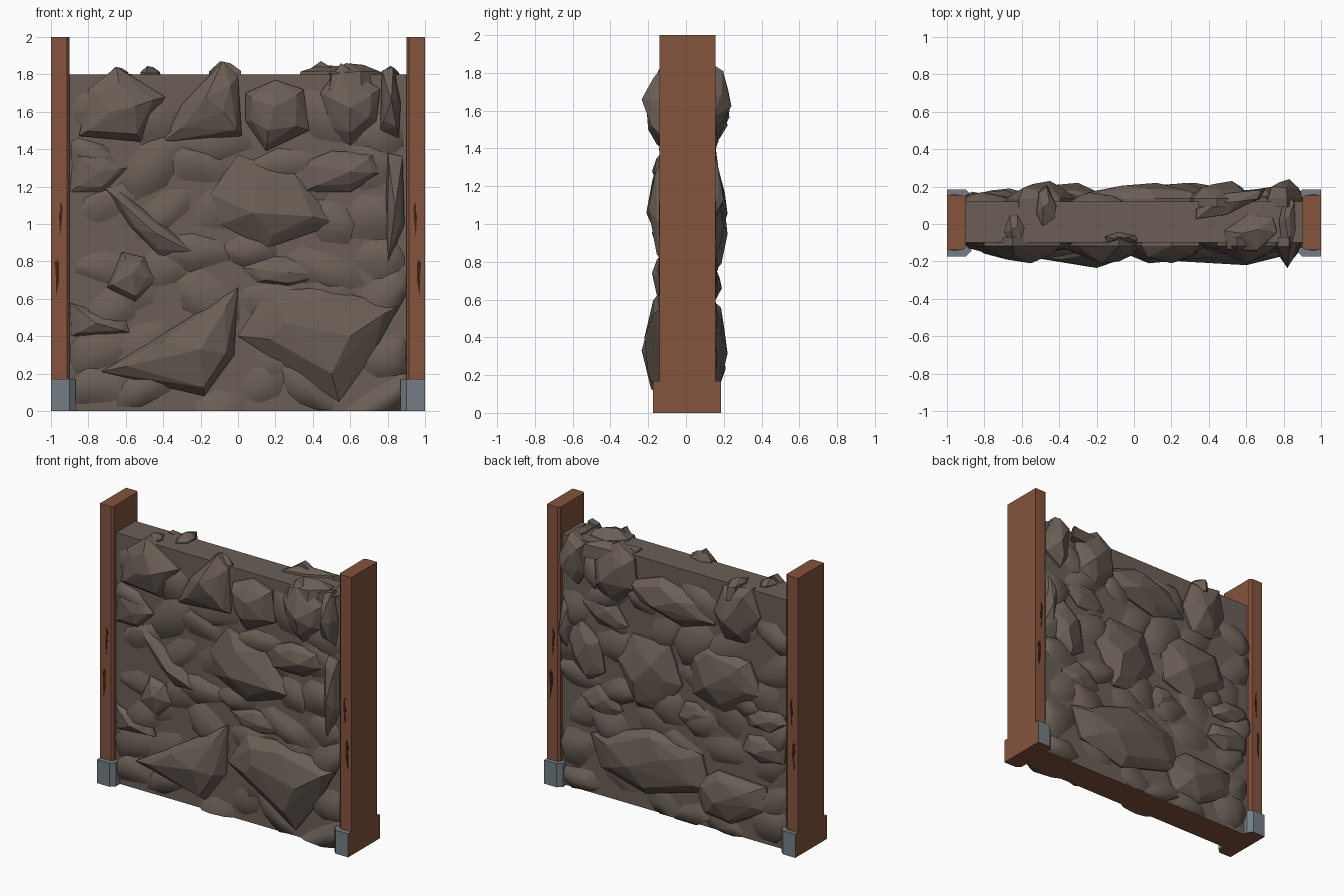
import bpy, bmesh, math, random

if "Cube" in bpy.data.objects:
    bpy.data.objects.remove(bpy.data.objects["Cube"])

random.seed(11)


def mat(name, rgb):
    m = bpy.data.materials.new(name)
    lin = [((c / 255 + 0.055) / 1.055) ** 2.4 for c in rgb]
    m.diffuse_color = (*lin, 1)
    m.use_nodes = True
    m.node_tree.nodes["Principled BSDF"].inputs["Base Color"].default_value = m.diffuse_color
    return m


STONE = mat("brown stone", (107, 95, 86))
WOOD = mat("red brown wood", (132, 83, 61))
METAL = mat("grey metal", (117, 127, 133))
DARK = mat("dark crack", (62, 33, 22))


def finish(bm, name, mats, smooth=None):
    bmesh.ops.recalc_face_normals(bm, faces=bm.faces)
    me = bpy.data.meshes.new(name)
    bm.to_mesh(me)
    bm.free()
    for m in mats:
        me.materials.append(m)
    ob = bpy.data.objects.new(name, me)
    bpy.context.collection.objects.link(ob)
    if smooth:
        bpy.context.view_layer.objects.active = ob
        ob.select_set(True)
        bpy.ops.object.shade_smooth_by_angle(angle=math.radians(smooth))
        ob.select_set(False)
    return ob


def prism(name, pts, vec, mats, rule=None):
    """Extrude a closed outline along a vector; rule picks a face's material."""
    bm = bmesh.new()
    face = bm.faces.new([bm.verts.new(p) for p in pts])
    new = bmesh.ops.extrude_face_region(bm, geom=[face])["geom"]
    bmesh.ops.translate(bm, vec=vec, verts=[v for v in new if isinstance(v, bmesh.types.BMVert)])
    bmesh.ops.recalc_face_normals(bm, faces=bm.faces)
    if rule:
        for f in bm.faces:
            f.normal_update()
            f.material_index = rule(f.normal)
    return finish(bm, name, mats)


FACE_Y = {-1: -0.10, 1: 0.12}     # front and back planes of the slab


def rock(name, side, outline, peaks, ring=0.72, smooth=None, top=1.88):
    """Faceted stone: hull of an outline on the wall, an inner ring and peaks (x, z, depth)."""
    y0 = FACE_Y[side]
    cx = sum(p[0] for p in peaks) / len(peaks)
    cz = sum(p[1] for p in peaks) / len(peaks)
    d = max(p[2] for p in peaks)
    pts = []
    for x, z in outline:
        k = ring + random.uniform(-0.12, 0.1)
        pts.append((x, y0 - side * 0.03, z))
        if not smooth:
            pts.append((x, y0 + side * d * 0.15, z))
        pts.append((cx + (x - cx) * k, y0 + side * d * random.uniform(0.5, 0.7), cz + (z - cz) * k))
    pts += [(x, y0 + side * h, z) for x, z, h in peaks]
    bm = bmesh.new()
    for x, y, z in pts:
        bm.verts.new((max(-0.9, min(0.9, x)), y, max(0.0, min(top, z))))
    res = bmesh.ops.convex_hull(bm, input=bm.verts)
    junk = {v for v in res["geom_interior"] + res["geom_unused"] if isinstance(v, bmesh.types.BMVert)}
    bmesh.ops.delete(bm, geom=list(junk), context="VERTS")
    return finish(bm, name, [STONE], smooth)


def oval(cx, cz, rx, rz, tilt=0, n=6):
    """Irregular oval outline."""
    t, a0 = math.radians(tilt), random.uniform(0, 1)
    out = []
    for i in range(n):
        a = a0 + math.tau * (i + random.uniform(-0.25, 0.25)) / n
        u, v = rx * math.cos(a), rz * math.sin(a)
        out.append((cx + u * math.cos(t) - v * math.sin(t), cz + u * math.sin(t) + v * math.cos(t)))
    return out


# Wall slab, with a wooden underside
prism("wall_slab", [(-0.9, -0.10, 0), (0.9, -0.10, 0), (0.9, 0.12, 0), (-0.9, 0.12, 0)],
      (0, 0, 1.8), [STONE, WOOD], lambda n: 1 if n.z < -0.5 else 0)

# Posts, feet and cracks on both ends
for s, tag in ((-1, "left"), (1, "right")):
    post = [(1, -0.14), (0.915, -0.14), (0.9, -0.125), (0.9, 0.14), (0.915, 0.155), (1, 0.155)]
    prism(tag + "_post", [(s * x, y, 0.0) for x, y in post], (0, 0, 2), [WOOD])
    foot = [(1, -0.175), (0.9, -0.175), (0.87, -0.145), (0.87, 0.155), (0.9, 0.185), (1, 0.185)]
    prism(tag + "_foot", [(s * x, y, 0) for x, y in foot], (0, 0, 0.17), [METAL, WOOD],
          lambda n, s=s: 1 if n.z < -0.5 or n.x * s > 0.9 else 0)
    upper = [(0.938, 1.09), (0.953, 1.12), (0.95, 1.08), (0.957, 1.04), (0.951, 0.93), (0.942, 1.02)]
    lower = [(0.966, 0.82), (0.966, 0.8), (0.979, 0.8), (0.974, 0.72), (0.972, 0.62), (0.956, 0.7), (0.956, 0.79)]
    for y, dy in ((-0.138, -0.005), (0.153, 0.005)):
        for shape in (upper, lower):
            prism(tag + "_post_crack", [(s * x, y, z) for x, z in shape], (0, dy, 0), [DARK])

# Low, softly shaded stones filling both faces
for side in (-1, 1):
    for i in range(6):
        for j in range(7):
            x = -0.76 + 1.52 * i / 5 + random.uniform(-0.1, 0.1)
            z = 0.1 + 1.42 * j / 6 + random.uniform(-0.08, 0.08)
            o = oval(x, z, random.uniform(0.2, 0.32), random.uniform(0.12, 0.2), random.uniform(-50, 50))
            px, pz = x + random.uniform(-0.07, 0.07), z + random.uniform(-0.05, 0.05)
            rock("filler_stone", side, o, [(px, pz, random.uniform(0.02, 0.055))], 0.5, 75, 1.79)

# Large stones on the front, top row
F = -1
rock("front_top_stone", F, [(-0.8, 1.72), (-0.65, 1.84), (-0.39, 1.68), (-0.52, 1.44), (-0.85, 1.47)],
     [(-0.55, 1.63, 0.11), (-0.68, 1.6, 0.09)])
rock("front_top_stone", F, [(-0.08, 1.87), (0.0, 1.79), (0.02, 1.47), (-0.4, 1.44), (-0.3, 1.64)],
     [(-0.17, 1.68, 0.11), (-0.08, 1.6, 0.1)])
rock("front_top_stone", F, [(0.04, 1.7), (0.2, 1.77), (0.35, 1.72), (0.38, 1.5), (0.15, 1.39), (0.04, 1.55)],
     [(0.2, 1.63, 0.11), (0.16, 1.5, 0.1)])
rock("front_top_stone", F, [(0.55, 1.86), (0.44, 1.7), (0.47, 1.52), (0.6, 1.42), (0.74, 1.55), (0.76, 1.72)],
     [(0.6, 1.62, 0.11)])
rock("front_top_stone", F, [(0.77, 1.82), (0.83, 1.84), (0.87, 1.65), (0.86, 1.46), (0.76, 1.5)],
     [(0.82, 1.66, 0.135)])
# Middle row
rock("front_middle_stone", F, [(0.8, 1.38), (0.88, 1.36), (0.89, 1.0), (0.8, 0.78), (0.79, 1.1)],
     [(0.84, 1.08, 0.1)])
rock("front_middle_stone", F, [(-0.15, 1.16), (0, 1.37), (0.3, 1.27), (0.53, 1), (0.15, 0.87), (-0.1, 1.0)],
     [(0.08, 1.06, 0.11), (0.4, 1.04, 0.08)], 0.6)
rock("front_middle_stone", F, [(0.33, 1.32), (0.5, 1.39), (0.74, 1.38), (0.77, 1.27), (0.6, 1.17), (0.34, 1.17)],
     [(0.6, 1.28, 0.08)])
rock("front_middle_stone", F, [(-0.72, 1.2), (-0.65, 1.19), (-0.38, 0.98), (-0.2, 0.83), (-0.42, 0.83), (-0.57, 0.98)],
     [(-0.44, 0.95, 0.08)])
rock("front_middle_stone", F, [(-0.88, 1.38), (-0.68, 1.38), (-0.59, 1.3), (-0.72, 1.17), (-0.9, 1.17)],
     [(-0.74, 1.28, 0.05)])
rock("front_middle_stone", F, [(-0.62, 0.85), (-0.5, 0.82), (-0.44, 0.7), (-0.55, 0.58), (-0.7, 0.66)],
     [(-0.56, 0.74, 0.08)])
rock("front_middle_stone", F, oval(0.27, 0.75, 0.26, 0.08), [(0.27, 0.74, 0.05)])
# Bottom row
rock("front_bottom_stone", F, [(-0.73, 0.21), (-0.45, 0.38), (0, 0.66), (-0.02, 0.3), (-0.18, 0.08), (-0.45, 0.15)],
     [(-0.2, 0.33, 0.135)])
rock("front_bottom_stone", F, [(0, 0.4), (0.15, 0.64), (0.45, 0.66), (0.86, 0.56), (0.72, 0.3), (0.54, 0.05)],
     [(0.25, 0.47, 0.1), (0.6, 0.4, 0.12), (0.5, 0.2, 0.1)])
rock("front_bottom_stone", F, [(-0.9, 0.58), (-0.6, 0.48), (-0.58, 0.42), (-0.89, 0.4)], [(-0.76, 0.47, 0.06)])

# Large stones on the back: centre x, centre z, half width, half height, tilt, depth
BACK = [
    (0.80, 1.66, 0.10, 0.18, 0, 0.12), (0.47, 1.64, 0.18, 0.22, 0, 0.11), (0.02, 1.55, 0.34, 0.14, 8, 0.10),
    (-0.50, 1.61, 0.17, 0.22, 15, 0.11), (0.20, 1.00, 0.25, 0.27, 20, 0.10), (-0.39, 1.10, 0.30, 0.23, 0, 0.10),
    (0.18, 0.36, 0.48, 0.23, 0, 0.10), (-0.46, 0.27, 0.31, 0.18, -12, 0.09), (-0.72, 0.68, 0.18, 0.10, 0, 0.07),
    (-0.74, 0.89, 0.17, 0.08, -8, 0.06), (0.70, 1.03, 0.13, 0.22, -20, 0.08), (0.86, 1.17, 0.05, 0.20, 0, 0.08),
    (0.55, 1.33, 0.18, 0.10, 15, 0.05), (-0.15, 0.78, 0.13, 0.09, 0, 0.05), (0.58, 0.68, 0.16, 0.11, 10, 0.05),
]
for cx, cz, rx, rz, tilt, d in BACK:
    peaks = [(cx + rx * 0.3, cz - rz * 0.2, d), (cx - rx * 0.25, cz + rz * 0.3, d * 0.85)]
    rock("back_stone", 1, oval(cx, cz, rx * 1.06, rz * 1.06, tilt), peaks, 0.7)

# Stones poking over the top edge, as short peaked hulls across the slab
for cx, cy, rx, ry, h in ((-0.47, 0.09, 0.06, 0.12, 0.045), (0.62, -0.05, 0.17, 0.11, 0.06),
                          (0.5, 0.11, 0.22, 0.06, 0.05), (0.82, 0.02, 0.05, 0.18, 0.04),
                          (-0.64, -0.03, 0.06, 0.09, 0.04), (-0.07, -0.08, 0.1, 0.04, 0.07)):
    bm = bmesh.new()
    for x, y in oval(cx, cy, rx, ry, 20 if rx > 0.15 else 0):
        bm.verts.new((x, y, 1.72))
        bm.verts.new((cx + (x - cx) * 0.9, cy + (y - cy) * 0.9, 1.8 + h * random.uniform(0, 0.35)))
    bm.verts.new((cx - rx * 0.25, cy, 1.8 + h))
    bm.verts.new((cx + rx * 0.3, cy + ry * 0.2, 1.8 + h * 0.85))
    res = bmesh.ops.convex_hull(bm, input=bm.verts)
    junk = {v for v in res["geom_interior"] + res["geom_unused"] if isinstance(v, bmesh.types.BMVert)}
    bmesh.ops.delete(bm, geom=list(junk), context="VERTS")
    finish(bm, "capping_stone", [STONE])
